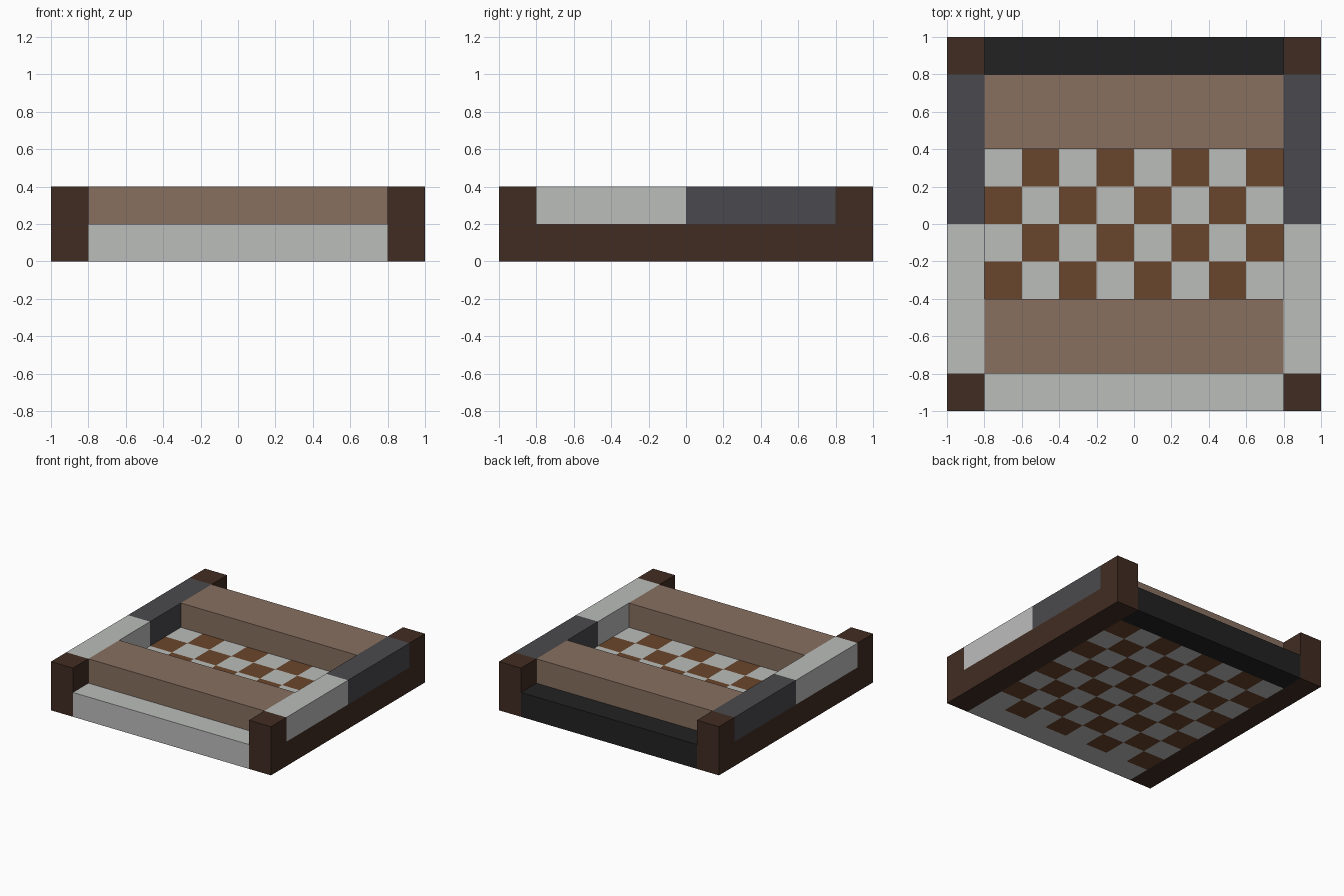
import bpy
import bmesh
from math import floor

cube = bpy.data.objects.get("Cube")
if cube:
    bpy.data.objects.remove(cube, do_unlink=True)


def linear(c):
    c /= 255
    return c / 12.92 if c < 0.04045 else ((c + 0.055) / 1.055) ** 2.4


def material(name, *rgb):
    mat = bpy.data.materials.new(name)
    mat.use_nodes = True
    colour = (*[linear(c) for c in rgb], 1)
    mat.diffuse_color = colour
    bsdf = mat.node_tree.nodes["Principled BSDF"]
    bsdf.inputs["Base Color"].default_value = colour
    bsdf.inputs["Roughness"].default_value = 0.9
    return mat


ivory = material("ivory", 187, 189, 187)
charcoal = material("charcoal", 74, 73, 77)
black = material("black", 34, 34, 34)
tan = material("tan wood", 136, 112, 96)
chestnut = material("chestnut wood", 106, 70, 44)
walnut = material("dark walnut", 65, 44, 34)


def add_object(name, bm, mats):
    mesh = bpy.data.meshes.new(name)
    bm.to_mesh(mesh)
    bm.free()
    for mat in mats:
        mesh.materials.append(mat)
    obj = bpy.data.objects.new(name, mesh)
    bpy.context.collection.objects.link(obj)
    return obj


def box(name, mat, x, y, z):
    """Box spanning the given (low, high) range on each axis."""
    bm = bmesh.new()
    bmesh.ops.create_cube(bm, size=1)
    for v in bm.verts:
        v.co = [r[0] if c < 0 else r[1] for c, r in zip(v.co, (x, y, z))]
    return add_object(name, bm, [mat])


LOW, HIGH = (0, 0.2), (0.2, 0.4)
INNER = (-0.8, 0.8)

# Chequered base: 8 x 8 squares, coloured right through
bm = bmesh.new()
bmesh.ops.create_grid(bm, x_segments=8, y_segments=8, size=0.8)
for v in bm.verts:
    v.co.z = LOW[1]
for face in bm.faces:
    c = face.calc_center_median()
    face.material_index = (floor(c.x / 0.2) + floor(c.y / 0.2)) % 2
board = add_object("chequered_board", bm, [chestnut, ivory])
slab = board.modifiers.new("slab", "SOLIDIFY")
slab.thickness = 0.2
slab.offset = -1

# Low rails across the front and back
box("front_rail", ivory, INNER, (-1, -0.8), LOW)
box("back_rail", black, INNER, (0.8, 1), LOW)

# Wide wooden blocks on the board
box("front_block", tan, INNER, (-0.8, -0.4), HIGH)
box("back_block", tan, INNER, (0.4, 0.8), HIGH)

# Side rails with two-tone caps and corner posts
for side, x in (("left", (0.8, 1)), ("right", (-1, -0.8))):
    box(side + "_rail", walnut, x, (-1, 1), LOW)
    box(side + "_front_cap", ivory, x, (-0.8, 0), HIGH)
    box(side + "_back_cap", charcoal, x, (0, 0.8), HIGH)
    box(side + "_front_post", walnut, x, (-1, -0.8), HIGH)
    box(side + "_back_post", walnut, x, (0.8, 1), HIGH)
